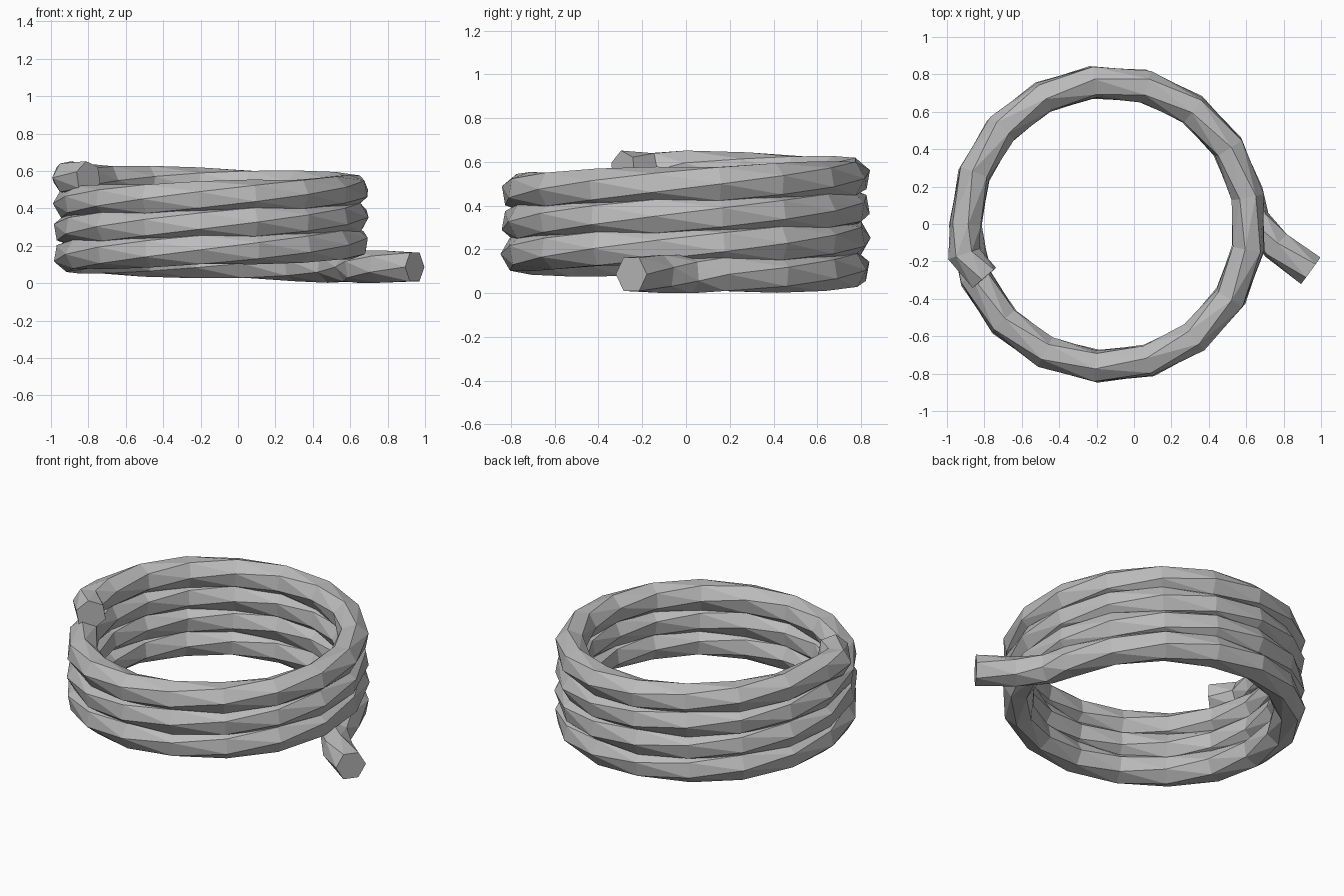
import bpy, bmesh, math
from mathutils import Vector

if "Cube" in bpy.data.objects:
    bpy.data.objects.remove(bpy.data.objects["Cube"])

CX, R, PITCH = -0.14, 0.762, 0.14
SIDES, SEG, R_TUBE = 6, 17, 0.088
TWIST = math.radians(20)

# Path: loose tail, rising coil, short turned-in top end
path = [Vector((0.945, -0.25, 0.078)), Vector((0.76, -0.115, 0.08)), Vector((0.645, 0.02, 0.078))]
first, last = 0.22, 3.5 * 2 * math.pi + 0.0
n = round((last - first) / (2 * math.pi / SEG))
for i in range(n + 1):
    a = first + (last - first) * i / n
    z = max(0.078, 0.067 + PITCH * a / (2 * math.pi))
    path.append(Vector((CX + R * math.cos(a), R * math.sin(a), z)))
path += [Vector((-0.91, -0.16, 0.555)), Vector((-0.80, -0.288, 0.557))]

# Sweep a slowly twisting six-sided section along the path
bm = bmesh.new()
rings = []
for i, p in enumerate(path):
    d0 = (p - path[max(i - 1, 0)]).normalized()
    d1 = (path[min(i + 1, len(path) - 1)] - p).normalized()
    t = (d0 + d1).normalized()
    side = t.cross(Vector((0, 0, 1))).normalized()
    up = side.cross(t)
    ring = []
    for k in range(SIDES):
        a = 2 * math.pi * k / SIDES + TWIST * i
        ring.append(bm.verts.new(p + R_TUBE * (side * math.cos(a) + up * math.sin(a))))
    rings.append(ring)
for r0, r1 in zip(rings, rings[1:]):
    for k in range(SIDES):
        j = (k + 1) % SIDES
        bm.faces.new((r0[k], r0[j], r1[k]))
        bm.faces.new((r0[j], r1[j], r1[k]))
bm.faces.new(rings[0])
bm.faces.new(rings[-1])
bmesh.ops.recalc_face_normals(bm, faces=bm.faces)

# Rest the coil on the ground
low = min(v.co.z for v in bm.verts)
bmesh.ops.translate(bm, verts=bm.verts, vec=(0, 0, -low))

mesh = bpy.data.meshes.new("rope_coil")
bm.to_mesh(mesh)
bm.free()
rope = bpy.data.objects.new("rope_coil", mesh)
bpy.context.collection.objects.link(rope)

# Plain grey rope
mat = bpy.data.materials.new("rope_grey")
mat.diffuse_color = (0.5, 0.5, 0.5, 1)
mat.use_nodes = True
mat.node_tree.nodes["Principled BSDF"].inputs["Base Color"].default_value = mat.diffuse_color
mesh.materials.append(mat)
